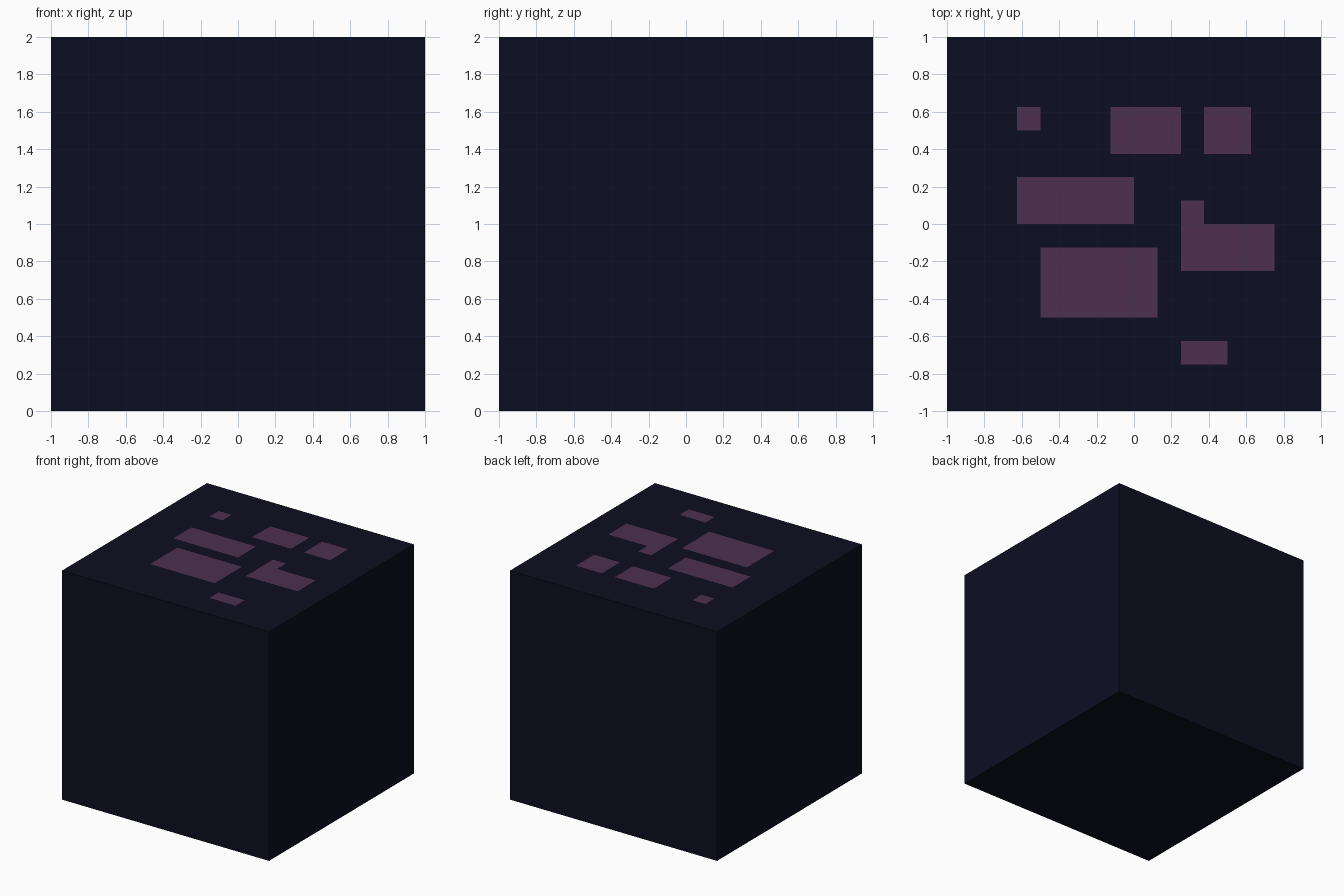
import bpy
import bmesh

if "Cube" in bpy.data.objects:
    bpy.data.objects.remove(bpy.data.objects["Cube"])

CELL = 0.125  # the top is a 16 x 16 grid of square cells


def srgb(r, g, b):
    def lin(c):
        c /= 255
        return c / 12.92 if c <= 0.04045 else ((c + 0.055) / 1.055) ** 2.4
    return (lin(r), lin(g), lin(b), 1.0)


def material(name, rgb):
    mat = bpy.data.materials.new(name)
    mat.diffuse_color = srgb(*rgb)
    mat.use_nodes = True
    mat.node_tree.nodes["Principled BSDF"].inputs["Base Color"].default_value = mat.diffuse_color
    return mat


# Purple patches on top: x0, y0, x1, y1
PATCHES = [
    (-0.625, 0.5, -0.5, 0.625),
    (-0.125, 0.375, 0.25, 0.625),
    (0.375, 0.375, 0.625, 0.625),
    (-0.625, 0.0, 0.0, 0.25),
    (0.25, -0.25, 0.75, 0.0),
    (0.25, 0.0, 0.375, 0.125),
    (-0.5, -0.5, 0.125, -0.125),
    (0.25, -0.75, 0.5, -0.625),
]

bm = bmesh.new()

# Top face as a grid
bmesh.ops.create_grid(bm, x_segments=16, y_segments=16, size=1.0)
bmesh.ops.translate(bm, verts=bm.verts, vec=(0, 0, 2))

# Colour the cells that lie in a patch
for face in bm.faces:
    c = face.calc_center_median()
    if any(x0 < c.x < x1 and y0 < c.y < y1 for x0, y0, x1, y1 in PATCHES):
        face.material_index = 1

# Walls and floor
rim = [e for e in bm.edges if e.is_boundary]
walls = bmesh.ops.extrude_edge_only(bm, edges=rim)["geom"]
bmesh.ops.translate(bm, vec=(0, 0, -2),
                    verts=[v for v in walls if isinstance(v, bmesh.types.BMVert)])
bmesh.ops.holes_fill(bm, edges=[e for e in bm.edges if e.is_boundary], sides=0)
for face in bm.faces:
    if face.calc_center_median().z < 1.99:
        face.material_index = 0
bmesh.ops.recalc_face_normals(bm, faces=bm.faces)

mesh = bpy.data.meshes.new("block")
bm.to_mesh(mesh)
bm.free()
mesh.materials.append(material("dark navy", (13, 14, 33)))
mesh.materials.append(material("dusky purple", (77, 48, 80)))
bpy.context.collection.objects.link(bpy.data.objects.new("block", mesh))
